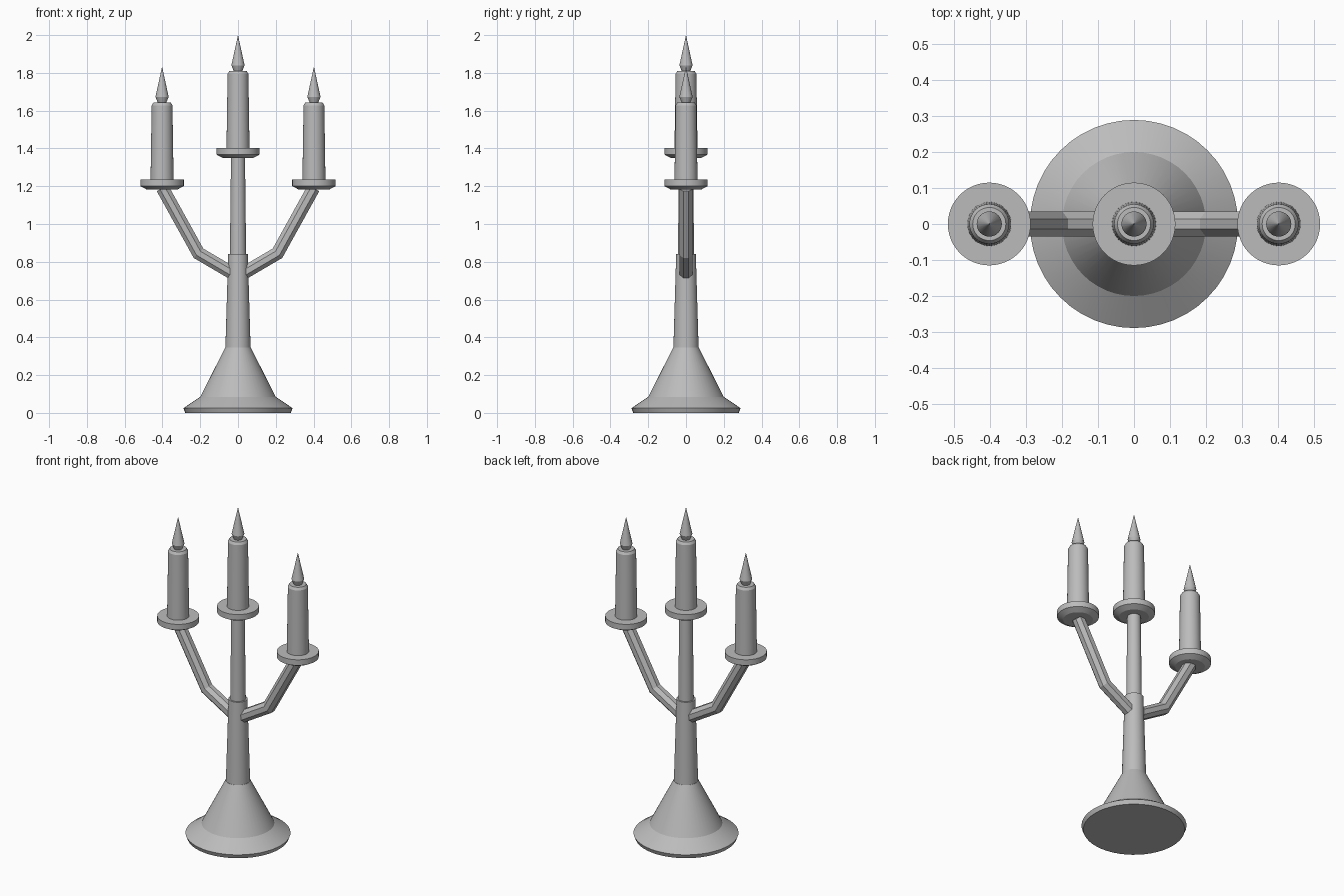
import bpy
import bmesh
import math
from mathutils import Matrix, Vector

if "Cube" in bpy.data.objects:
    bpy.data.objects.remove(bpy.data.objects["Cube"], do_unlink=True)

metal = bpy.data.materials.new("plain_grey")
metal.use_nodes = True
GREY = (0.5, 0.5, 0.5, 1)
metal.diffuse_color = GREY
metal.node_tree.nodes["Principled BSDF"].inputs["Base Color"].default_value = GREY


def finish(name, bm, smooth=True):
    """Turn a bmesh into a named, shaded object."""
    bmesh.ops.recalc_face_normals(bm, faces=bm.faces)
    mesh = bpy.data.meshes.new(name)
    bm.to_mesh(mesh)
    bm.free()
    mesh.materials.append(metal)
    obj = bpy.data.objects.new(name, mesh)
    bpy.context.collection.objects.link(obj)
    if smooth:
        bpy.ops.object.select_all(action="DESELECT")
        obj.select_set(True)
        bpy.context.view_layer.objects.active = obj
        bpy.ops.object.shade_smooth_by_angle(angle=math.radians(20))


def skin(name, rings, smooth=True):
    """Join successive rings of points into a capped tube."""
    bm = bmesh.new()
    loops = [[bm.verts.new(p) for p in ring] for ring in rings]
    n = len(loops[0])
    for a, b in zip(loops, loops[1:]):
        for i in range(n):
            j = (i + 1) % n
            bm.faces.new((a[i], a[j], b[j], b[i]))
    bm.faces.new(loops[0])
    bm.faces.new(loops[-1])
    bmesh.ops.remove_doubles(bm, verts=bm.verts, dist=1e-5)
    finish(name, bm, smooth)


def lathe(name, profile, x=0, z=0, sides=48):
    """Revolve (radius, height) pairs about a vertical axis."""
    turns = [2 * math.pi * i / sides for i in range(sides)]
    skin(name, [[(x + max(r, 1e-4) * math.cos(t), max(r, 1e-4) * math.sin(t), z + h)
                 for t in turns] for r, h in profile])


def arm(name, side):
    """Octagonal bent tube with a mitred elbow."""
    path = [Vector((side * x, 0, z)) for x, z in ((0.03, 0.74), (0.209, 0.845), (0.4, 1.19))]
    first = (path[1] - path[0]).normalized()
    last = (path[2] - path[1]).normalized()
    across = Vector((0, 1, 0))
    radius = 0.037
    rings = []
    for point, axis, run in zip(path, (first, first + last, last), (first, first, last)):
        axis = axis.normalized()
        up = axis.cross(across) / axis.dot(run)
        turns = [math.pi * (i + 0.5) / 4 for i in range(8)]
        rings.append([point + radius * (across * math.cos(t) + up * math.sin(t)) for t in turns])
    skin(name, rings, smooth=False)


# Foot and stem
lathe("foot", [(0.279, 0), (0.289, 0.025), (0.2, 0.085), (0.068, 0.345)])
lathe("lower_stem", [(0.067, 0.335), (0.052, 0.84)])
lathe("upper_stem", [(0.043, 0.83), (0.037, 1.36)])

# Drip dishes, candles and flames
DISH = [(0.082, 0), (0.115, 0.018), (0.115, 0.052)]
CANDLE = [(0.061, 0.05), (0.055, 0.445), (0.046, 0.46)]
FLAME = [(0.021, 0.455), (0.035, 0.49), (0, 0.65)]
for label, x, z in (("middle", 0, 1.35), ("left", 0.402, 1.183), ("right", -0.402, 1.183)):
    lathe(label + "_dish", DISH, x, z)
    lathe(label + "_candle", CANDLE, x, z)
    lathe(label + "_flame", FLAME, x, z, sides=24)

# Branching arms
for label, side in (("left", 1), ("right", -1)):
    arm(label + "_arm", side)
